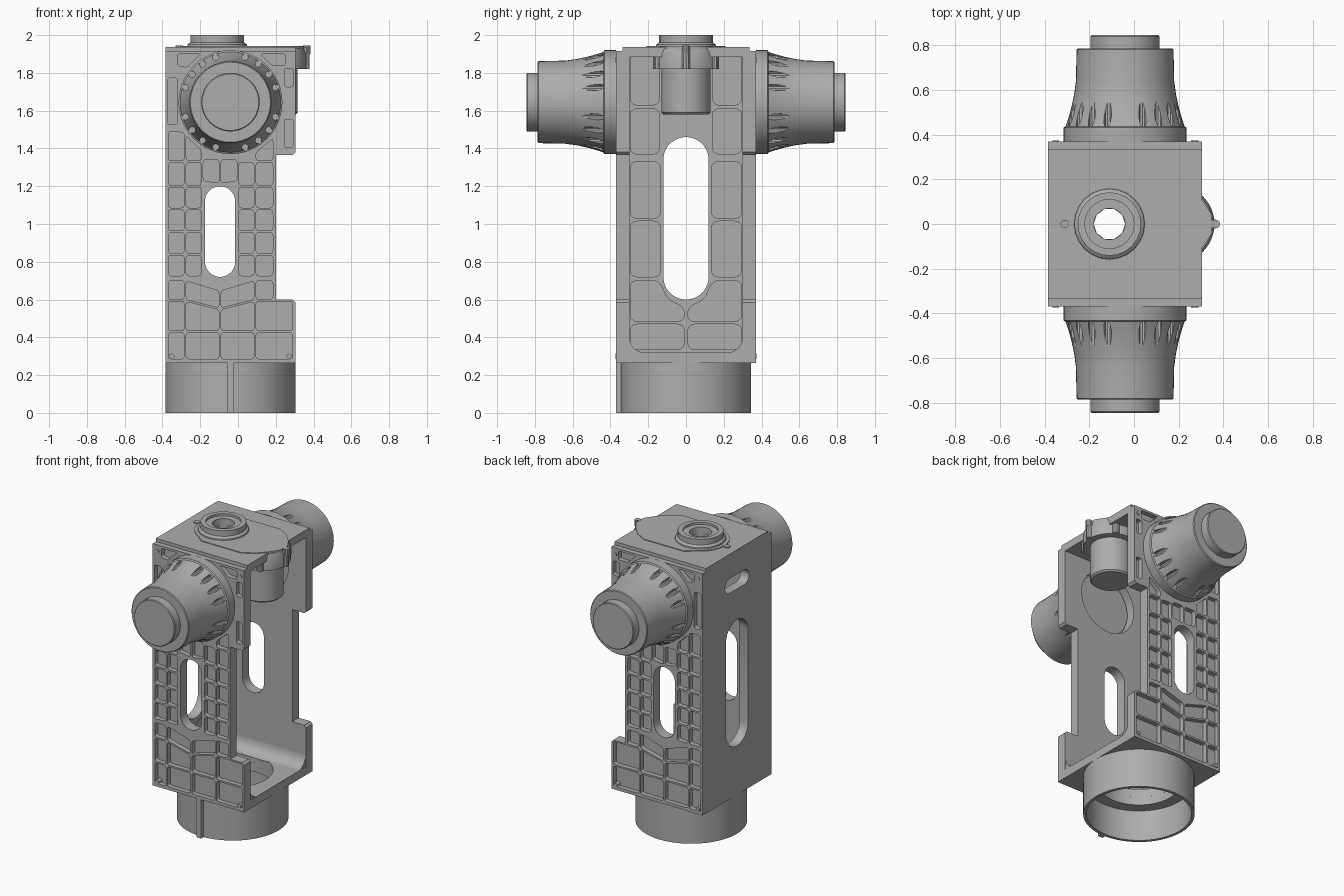
import bpy, bmesh, math
from mathutils import Matrix, Vector

cube = bpy.data.objects.get("Cube")
if cube:
    bpy.data.objects.remove(cube, do_unlink=True)

grey = bpy.data.materials.new("light_grey_metal")
grey.use_nodes = True
grey.diffuse_color = (0.42, 0.42, 0.42, 1)
grey.node_tree.nodes["Principled BSDF"].inputs["Base Color"].default_value = grey.diffuse_color

# Local (u, v, w) to world: plates face along the named axis
FRAME = {
    "x": Matrix(((0, 0, 1), (1, 0, 0), (0, 1, 0))).to_4x4(),
    "y": Matrix(((1, 0, 0), (0, 0, 1), (0, 1, 0))).to_4x4(),
    "z": Matrix.Identity(4),
}


def finish(name, bm, smooth=True):
    bmesh.ops.remove_doubles(bm, verts=bm.verts, dist=0.0001)
    bmesh.ops.recalc_face_normals(bm, faces=bm.faces)
    mesh = bpy.data.meshes.new(name)
    bm.to_mesh(mesh)
    bm.free()
    mesh.materials.append(grey)
    obj = bpy.data.objects.new(name, mesh)
    bpy.context.collection.objects.link(obj)
    bpy.ops.object.select_all(action="DESELECT")
    obj.select_set(True)
    bpy.context.view_layer.objects.active = obj
    if smooth:
        bpy.ops.object.shade_smooth_by_angle(angle=math.radians(35))
    return obj


def plate(name, loops, axis, low, high):
    """Flat plate: first loop is the outline, the others are holes."""
    curve = bpy.data.curves.new(name, "CURVE")
    curve.dimensions = "2D"
    curve.fill_mode = "BOTH"
    curve.extrude = abs(high - low) / 2
    for loop in loops:
        spline = curve.splines.new("POLY")
        spline.points.add(len(loop) - 1)
        for point, (u, v) in zip(spline.points, loop):
            point.co = (u, v, 0, 1)
        spline.use_cyclic_u = True
    temp = bpy.data.objects.new("temp", curve)
    bpy.context.collection.objects.link(temp)
    graph = bpy.context.evaluated_depsgraph_get()
    mesh = bpy.data.meshes.new_from_object(temp.evaluated_get(graph))
    bm = bmesh.new()
    bm.from_mesh(mesh)
    bpy.data.objects.remove(temp, do_unlink=True)
    bm.transform(FRAME[axis] @ Matrix.Translation((0, 0, (low + high) / 2)))
    return finish(name, bm)


def lathe(name, profile, axis, u, v, closed=False, steps=48, sign=1):
    """Turn (radius, height) points about an axis through (u, v)."""
    bm = bmesh.new()
    verts = [bm.verts.new((r, 0, sign * h)) for r, h in profile]
    pairs = list(zip(verts, verts[1:])) + ([(verts[-1], verts[0])] if closed else [])
    edges = [bm.edges.new(p) for p in pairs]
    bmesh.ops.spin(bm, geom=verts + edges, cent=(0, 0, 0), axis=(0, 0, 1),
                   angle=2 * math.pi, steps=steps)
    bm.transform(FRAME[axis] @ Matrix.Translation((u, v, 0)))
    return finish(name, bm)


def rect(u0, u1, v0, v1):
    return [(u0, v0), (u1, v0), (u1, v1), (u0, v1)]


def circle(u, v, r, n=48):
    return [(u + r * math.cos(2 * math.pi * i / n), v + r * math.sin(2 * math.pi * i / n))
            for i in range(n)]


def rounded(points, r, n=4):
    out = []
    for i, p in enumerate(points):
        p = Vector(p)
        a, b = Vector(points[i - 1]) - p, Vector(points[(i + 1) % len(points)]) - p
        d = min(r, a.length * 0.48, b.length * 0.48)
        a, b = p + a.normalized() * d, p + b.normalized() * d
        for k in range(n + 1):
            t = k / n
            out.append(tuple(a * (1 - t) ** 2 + p * 2 * t * (1 - t) + b * t * t))
    return out


def slot(u, v, half_u, half_v):
    r = min(half_u, half_v)
    return [(u + math.copysign(half_u - r, math.cos(a)) + r * math.cos(a),
             v + math.copysign(half_v - r, math.sin(a)) + r * math.sin(a))
            for a in (math.pi * (2 * i + 1) / 32 for i in range(32))]


# Side wall pocket layout between ribs
MID = -0.095
GAP = 0.006
pockets = []


def pocket(x0, x1, low, high):
    """Pocket whose lower and upper edges are height functions of x."""
    a, b = x0 + GAP, x1 - GAP
    pts = [(a, low(a) + GAP), (b, low(b) + GAP), (b, high(b) - GAP), (a, high(a) - GAP)]
    pockets.append(rounded(pts, 0.015))


def level(z, slope=0):
    return lambda x: z + slope * min(abs(x - MID), 0.185)


def under_motor(x):
    return 1.635 - math.sqrt(max(0.285 ** 2 - (x + 0.04) ** 2, 0.02))


# Slot columns
rows = [level(z) for z in (0.72, 0.84, 0.96, 1.08, 1.2, 1.33)]
for x0, x1 in ((-0.375, -0.28), (-0.28, -0.19), (0.0, 0.09), (0.09, 0.19)):
    for low, high in zip(rows, rows[1:]):
        pocket(x0, x1, low, high)
    if x0 != 0.0:
        pocket(x0, x1, level(1.33), under_motor)
for x0, x1 in ((-0.19, MID), (MID, 0.0)):
    pocket(x0, x1, level(1.21, 0.15), level(1.345))
# Chevron rows in the lower part
rows = [level(0.28), level(0.43), level(0.55, 0.25), level(0.65, 0.3)]
for i in range(3):
    right = 0.19 if i == 2 else 0.295
    for x0, x1 in ((-0.375, -0.28), (-0.28, MID), (MID, 0.09), (0.09, right)):
        pocket(x0, x1, rows[i], rows[i + 1])
# Pockets beside the motor flange
pocket(-0.378, -0.315, level(1.52), level(1.78))
pocket(0.24, 0.298, level(1.4), level(1.56))
pocket(0.24, 0.298, level(1.72), level(1.83))
pockets.append(rounded([(-0.32, 1.9), (-0.32, 1.84), (-0.27, 1.83), (-0.2, 1.9)], 0.012))
pockets.append(rounded([(0.12, 1.9), (0.18, 1.84), (0.25, 1.84), (0.25, 1.9)], 0.012))

outline = [(-0.385, 0.265), (0.305, 0.265), (0.305, 0.585), (0.29, 0.6), (0.2, 0.6),
           (0.2, 1.365), (0.29, 1.365), (0.305, 1.38), (0.305, 1.915), (-0.385, 1.915)]
wall_holes = [slot(MID, 0.96, 0.08, 0.24), circle(-0.04, 1.645, 0.21)]

motor_profile = [(0, 0.35), (0.2, 0.35), (0.2, 0.37), (0.275, 0.37), (0.275, 0.432),
                 (0.266, 0.437), (0.255, 0.47), (0.241, 0.52), (0.228, 0.58),
                 (0.22, 0.64), (0.217, 0.78), (0.212, 0.785), (0.155, 0.785),
                 (0.155, 0.84), (0.15, 0.845), (0, 0.845)]

for side, label in ((-1, "front"), (1, "back")):
    # Side wall: inner sheet, ribbed outer layer, corner bosses
    plate(label + "_wall_sheet", [outline] + wall_holes, "y", side * 0.30, side * 0.338)
    plate(label + "_wall_ribs", [outline] + wall_holes + pockets, "y", side * 0.338, side * 0.37)
    for x, z in ((-0.35, 0.3), (0.27, 0.3), (-0.35, 1.87), (0.275, 1.87)):
        lathe(label + "_corner_screw", [(0, 0.33), (0.014, 0.33), (0.014, 0.374), (0, 0.374)],
              "y", x, z, steps=12, sign=side)
    # Side motor with screw notches in the flared base
    motor = lathe(label + "_motor", motor_profile, "y", -0.04, 1.645, sign=side)
    bm = bmesh.new()
    for quarter in range(4):
        for step in (-27, -9, 9, 27):
            a = math.radians(45 + 90 * quarter + step)
            at = Matrix.Translation((-0.04 + 0.251 * math.cos(a), side * 0.535,
                                     1.645 + 0.251 * math.sin(a)))
            bmesh.ops.create_cone(bm, cap_ends=True, segments=10, radius1=0.017, radius2=0.017,
                                  depth=0.2, matrix=at @ Matrix.Rotation(math.pi / 2, 4, "X"))
    cutter = finish("notch_cutter", bm, False)
    cutter.hide_render = True
    cut = motor.modifiers.new("notches", "BOOLEAN")
    cut.operation, cut.solver, cut.object = "DIFFERENCE", "EXACT", cutter
    bpy.context.view_layer.objects.active = motor
    bpy.ops.object.modifier_apply(modifier=cut.name)
    bpy.data.objects.remove(cutter, do_unlink=True)
    # Rounded inside corner along the floor
    arc = [(side * (0.3 - 0.08 * (1 - math.sin(t))), 0.32 + 0.08 * (1 - math.cos(t)))
           for t in (math.pi / 2 * i / 6 for i in range(7))]
    plate(label + "_floor_fillet", [arc + [(side * 0.301, 0.32)]], "x", -0.33, 0.3)

# Back wall: smooth outer sheet and pocketed inner layer
back_outline = rect(-0.3, 0.3, 0.265, 1.915)
back_holes = [slot(0, 1.03, 0.12, 0.43), slot(0, 1.72, 0.13, 0.05)]
back_pockets = []
for s in (-1, 1):
    for inner, low, high in ((0.14, 1.63, 1.9), (0.14, 1.37, 1.61), (0.135, 1.03, 1.33),
                             (0.135, 0.72, 1.015), (0.01, 0.335, 0.47)):
        back_pockets.append(rounded(rect(s * inner, s * 0.295, low, high), 0.04))
    back_pockets.append(rounded([(s * 0.01, 0.485), (s * 0.295, 0.485), (s * 0.295, 0.7),
                                 (s * 0.14, 0.7), (s * 0.1, 0.6), (s * 0.01, 0.56)], 0.04))
plate("side_wall_sheet", [back_outline] + back_holes, "x", -0.385, -0.345)
plate("side_wall_ribs", [back_outline] + back_holes + back_pockets, "x", -0.345, -0.322)

# Floor and base tube
plate("floor", [rect(-0.385, 0.305, -0.3, 0.3), circle(-0.04, 0, 0.25)], "z", 0.265, 0.322)
lathe("base_tube", [(0.345, 0), (0.345, 0.27), (0.25, 0.27), (0.25, 0.21), (0.325, 0.21), (0.325, 0)],
      "z", -0.04, 0, closed=True, steps=64)
plate("base_key", [rect(-0.055, -0.02, -0.37, -0.335)], "z", 0, 0.265)

# Roof with a raised mounting pad
HUB = -0.11
bore = circle(HUB, 0, 0.07, 10)
plate("roof", [rect(-0.385, 0.305, -0.335, 0.335), bore], "z", 1.885, 1.937)
half = [(-0.13, 0.21), (0.17, 0.21), (0.25, 0.165), (0.31, 0.1), (0.35, 0.04)]
left = [(HUB + 0.18 * math.cos(t), 0.18 * math.sin(t))
        for t in (math.radians(115 + 13 * i) for i in range(11))]
pad = half[::-1] + left + [(x, -y) for x, y in half]
plate("mounting_pad", [pad, bore], "z", 1.9, 1.942)
lathe("roof_hub", [(0.07, 1.93), (0.16, 1.93), (0.157, 1.95), (0.142, 1.962), (0.142, 2.0),
                   (0.11, 2.0), (0.11, 1.985), (0.07, 1.985)], "z", HUB, 0, closed=True, steps=24)
for x in (-0.31, 0.365):
    lathe("pad_screw", [(0, 1.9), (0.02, 1.9), (0.02, 1.944), (0, 1.944)], "z", x, 0, steps=10)

# Hanging drive below the roof
lathe("drive_body", [(0, 1.58), (0.12, 1.58), (0.13, 1.59), (0.13, 1.82), (0.175, 1.82),
                     (0.175, 1.9), (0.165, 1.93), (0, 1.93)], "z", 0.185, 0)
for s in (-1, 0, 1):
    a = s * math.radians(60)
    x, y = 0.185 + 0.172 * math.cos(a), 0.172 * math.sin(a)
    lathe("drive_lug", [(0, 1.82), (0.022, 1.82), (0.022, 1.935), (0, 1.935)], "z", x, y, steps=10)
